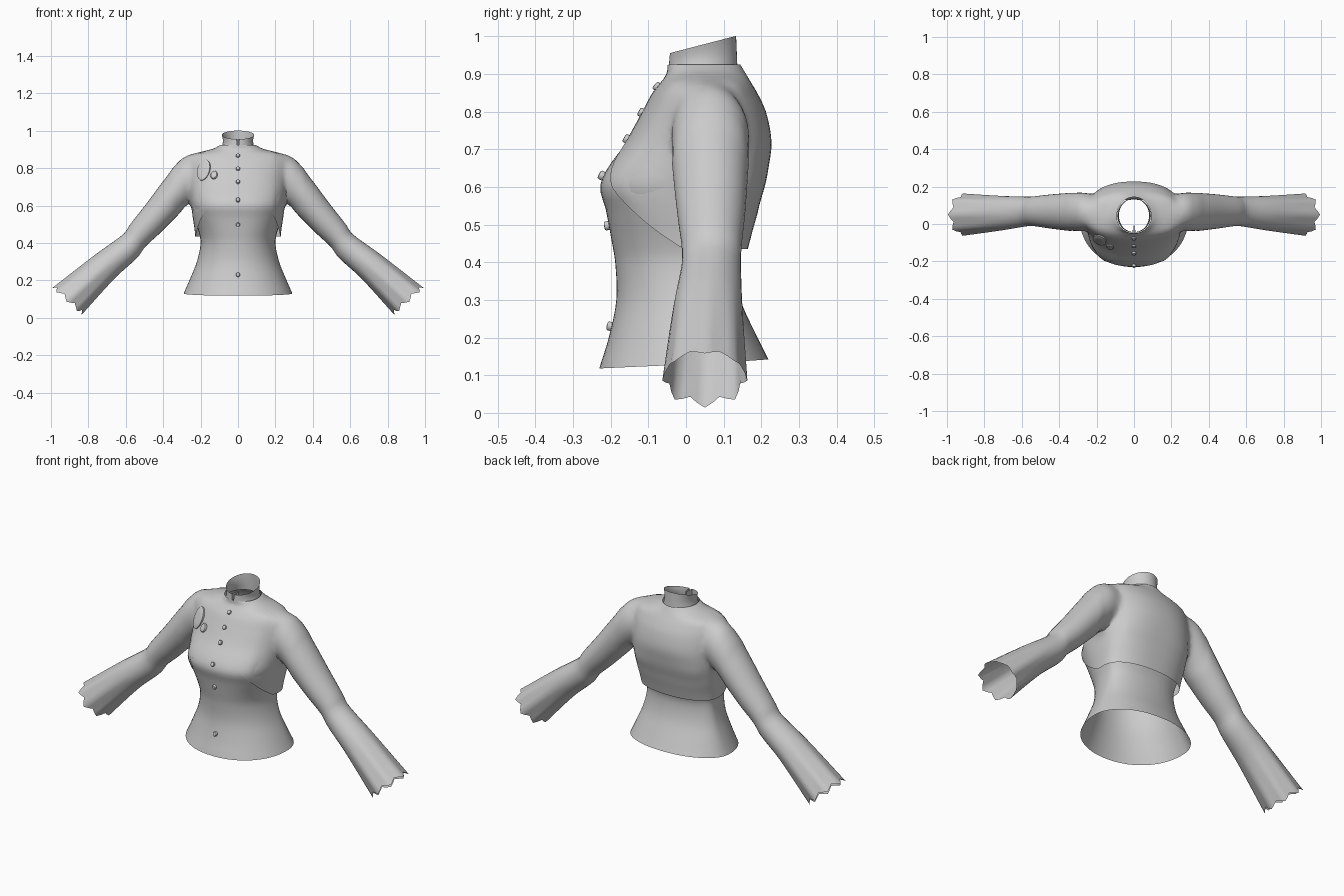
import bpy, bmesh, math
from mathutils import Vector

cube = bpy.data.objects.get("Cube")
if cube:
    bpy.data.objects.remove(cube)

fabric = bpy.data.materials.new("grey fabric")
fabric.use_nodes = True
GREY = (0.6, 0.6, 0.6, 1)
fabric.diffuse_color = GREY
fabric.node_tree.nodes["Principled BSDF"].inputs["Base Color"].default_value = GREY

SEG = 64
# torso profile: height, half width, front y, back y, squareness
TORSO = [(.12, .295, -.23, .23, 2.1), (.20, .26, -.205, .19, 2.1), (.30, .22, -.185, .145, 2.1),
         (.40, .20, -.188, .13, 2.2), (.46, .21, -.198, .15, 2.3), (.54, .235, -.213, .185, 2.5),
         (.60, .25, -.228, .205, 2.6), (.65, .255, -.208, .215, 2.5), (.72, .26, -.157, .223, 2.3),
         (.80, .27, -.112, .208, 2.1), (.85, .272, -.085, .185, 2), (.875, .25, -.065, .17, 2),
         (.90, .14, -.048, .155, 2), (.925, .088, -.045, .14, 2)]
# sleeve sections: key, top x, top z, bottom x, bottom z, half depth, centre y
SLEEVE = [(0, .16, .84, .17, .67, .08, .065), (1, .285, .87, .255, .615, .107, .065),
          (2, .385, .75, .335, .535, .1, .065), (3, .49, .61, .42, .45, .09, .067),
          (4, .58, .495, .50, .375, .079, .068), (4.4, .61, .45, .535, .325, .079, .067),
          (5.4, .76, .34, .655, .215, .092, .058), (7, .995, .158, .838, .014, .113, .05)]


def sample(table, key):
    """Smooth interpolation of table rows at a key."""
    key = min(max(key, table[0][0]), table[-1][0])
    i = max(j for j in range(len(table) - 1) if table[j][0] <= key)
    a, b = table[i], table[i + 1]
    p, n = table[max(i - 1, 0)], table[min(i + 2, len(table) - 1)]
    h = b[0] - a[0]
    t = (key - a[0]) / h
    out = []
    for k in range(1, len(a)):
        ma = (b[k] - p[k]) / (b[0] - p[0]) * h
        mb = (n[k] - a[k]) / (n[0] - a[0]) * h
        out.append((2*t**3 - 3*t*t + 1) * a[k] + (t**3 - 2*t*t + t) * ma
                   + (3*t*t - 2*t**3) * b[k] + (t**3 - t*t) * mb)
    return out


def torso_point(ang, z, jacket):
    hx, yf, yb, n = sample(TORSO, z)
    flare = .02 * max(0, (.56 - z) / .12) if jacket else 0
    grow = .004 if jacket else 0
    c, s = math.cos(ang), math.sin(ang)
    mid = .04
    depth = mid - yf + grow if s < 0 else yb - mid + grow + flare
    x = (hx + grow + flare) * math.copysign(abs(c) ** (2 / n), c)
    return Vector((x, mid + depth * math.copysign(abs(s) ** (2 / n), s), z))


def hem(ang):
    """Jacket hem height: level behind, rising to a point in front."""
    if math.sin(ang) >= 0:
        return .435
    x = abs(torso_point(ang, .55, False).x)
    return .435 + .33 * max(0, 1 - x / .235) ** .7


def loft(name, rings, closed=True, caps=False):
    """Skin a list of equal rings; caps use the second material slot."""
    bm = bmesh.new()
    rows = [[bm.verts.new(p) for p in r] for r in rings]
    n = len(rows[0])
    for a, b in zip(rows, rows[1:]):
        for i in range(n if closed else n - 1):
            j = (i + 1) % n
            bm.faces.new((a[i], a[j], b[j], b[i]))
    if caps:
        for r in (rows[0], rows[-1]):
            hub = bm.verts.new(sum((v.co for v in r), Vector()) / n)
            for i in range(n):
                bm.faces.new((r[i], r[(i + 1) % n], hub)).material_index = 1
    bmesh.ops.recalc_face_normals(bm, faces=bm.faces)
    return finish(name, bm, 2 if caps else 1)


def finish(name, bm, slots=1):
    me = bpy.data.meshes.new(name)
    bm.to_mesh(me)
    bm.free()
    ob = bpy.data.objects.new(name, me)
    bpy.context.collection.objects.link(ob)
    for _ in range(slots):
        me.materials.append(fabric)
    return ob


def smooth(ob, deg=50):
    bpy.ops.object.select_all(action='DESELECT')
    ob.select_set(True)
    bpy.context.view_layer.objects.active = ob
    bpy.ops.object.shade_smooth_by_angle(angle=math.radians(deg))


angles = [2 * math.pi * i / SEG for i in range(SEG)]

# flared under-bodice
rings = []
for k in range(34):
    ring = []
    for a in angles:
        low = .13 + .012 * math.sin(a)
        ring.append(torso_point(a, low + (.79 - low) * k / 33, False))
    rings.append(ring)
smooth(loft("bodice", rings))

# short jacket body
rings = []
for k in range(31):
    s = 1 - (1 - k / 30) ** 1.5
    rings.append([torso_point(a, hem(a) + (.925 - hem(a)) * s, True) for a in angles])
jacket = loft("jacket", rings, caps=True)


# bell sleeves with scalloped cuffs
def sleeve(name, side):
    rings = []
    for k in range(43):
        key = 7 * k / 42
        tx, tz, bx, bz, hy, cy = sample(SLEEVE, key)
        top, bot = Vector((tx, cy, tz)), Vector((bx, cy, bz))
        mid, arm = (top + bot) / 2, (top - bot) / 2
        wave = max(0, (key - 5) / 2)
        ring = []
        for i in range(32):
            a = 2 * math.pi * i / 32
            r = 1 - .05 * wave * (1 - math.cos(8 * a))
            p = mid + (arm * math.cos(a) + Vector((0, hy * math.sin(a), 0))) * r
            p += Vector((.7, 0, -.7)) * .012 * wave ** 4 * (math.cos(8 * a) - 1)
            ring.append(Vector((p.x * side, p.y, p.z)))
        rings.append(ring)
    return loft(name, rings, caps=True)


bpy.context.view_layer.objects.active = jacket
for name, side in (("left_sleeve", 1), ("right_sleeve", -1)):
    arm = sleeve(name, side)
    mod = jacket.modifiers.new(name, 'BOOLEAN')
    mod.operation, mod.solver, mod.object = 'UNION', 'EXACT', arm
    bpy.ops.object.modifier_apply(modifier=mod.name)
    bpy.data.objects.remove(arm)

# open the ends and blend the armholes
bm = bmesh.new()
bm.from_mesh(jacket.data)
bmesh.ops.delete(bm, geom=[f for f in bm.faces if f.material_index == 1], context='FACES')
bmesh.ops.remove_doubles(bm, verts=bm.verts, dist=.002)
for _ in range(8):
    near = [v for v in bm.verts if .2 < abs(v.co.x) < .34 and .57 < v.co.z < .9 and not v.is_boundary]
    bmesh.ops.smooth_vert(bm, verts=near, factor=.5, use_axis_x=True, use_axis_y=True, use_axis_z=True)
bm.to_mesh(jacket.data)
bm.free()
while len(jacket.data.materials) > 1:
    jacket.data.materials.pop(index=len(jacket.data.materials) - 1)
smooth(jacket)

# standing collar with a front slit and turned-in edges
rings = []
for k in range(7):
    t = k / 6
    ring = []
    for i in range(49):
        a = -math.pi / 2 + .03 + .06 * t + (2 * math.pi - .06 - .12 * t) * i / 48
        w = .09 - .012 * math.sin(math.pi * t) * .6 - .004 * t
        y = .045 + (.092 - .004 * t) * math.sin(a)
        top = .978 + .26 * (y - .045)
        ring.append(Vector((w * math.cos(a), y, .905 + (top - .905) * t)))
    flaps = [Vector((d * .003, .0, ring[0].z)) for d in (1, -1)]
    rings.append([flaps[0]] + ring + [flaps[1]])
smooth(loft("collar", rings, closed=False), 40)


# buttons and badges lie on the chest surface
def stud(name, x, z, rx, rz, thick):
    def chest(px, pz):
        lo, hi = -math.pi / 2, -math.pi / 2 + math.copysign(math.pi / 2, px)
        for _ in range(30):
            m = (lo + hi) / 2
            if abs(torso_point(m, pz, True).x) < abs(px):
                lo = m
            else:
                hi = m
        return torso_point(lo, pz, True)
    c, e = chest(x, z), .01
    u = (chest(x + e, z) - chest(x - e, z)).normalized()
    v = (chest(x, z + e) - chest(x, z - e)).normalized()
    n = u.cross(v).normalized()
    v = n.cross(u)
    rings = []
    for r, h in ((1, -.5), (1, .6), (.85, 1), (.4, 1.1), (.01, 1.15)):
        rings.append([c + u * rx * r * math.cos(2 * math.pi * i / 24) + v * rz * r * math.sin(2 * math.pi * i / 24)
                      + n * thick * h for i in range(24)])
    smooth(loft(name, rings), 40)


for i, z in enumerate((.866, .797, .727, .63, .497, .23)):
    stud("button_%d" % (i + 1), 0, z, .011, .012, .008)
stud("large_badge", -.183, .79, .037, .06, .009)
stud("small_badge", -.127, .762, .019, .024, .009)
